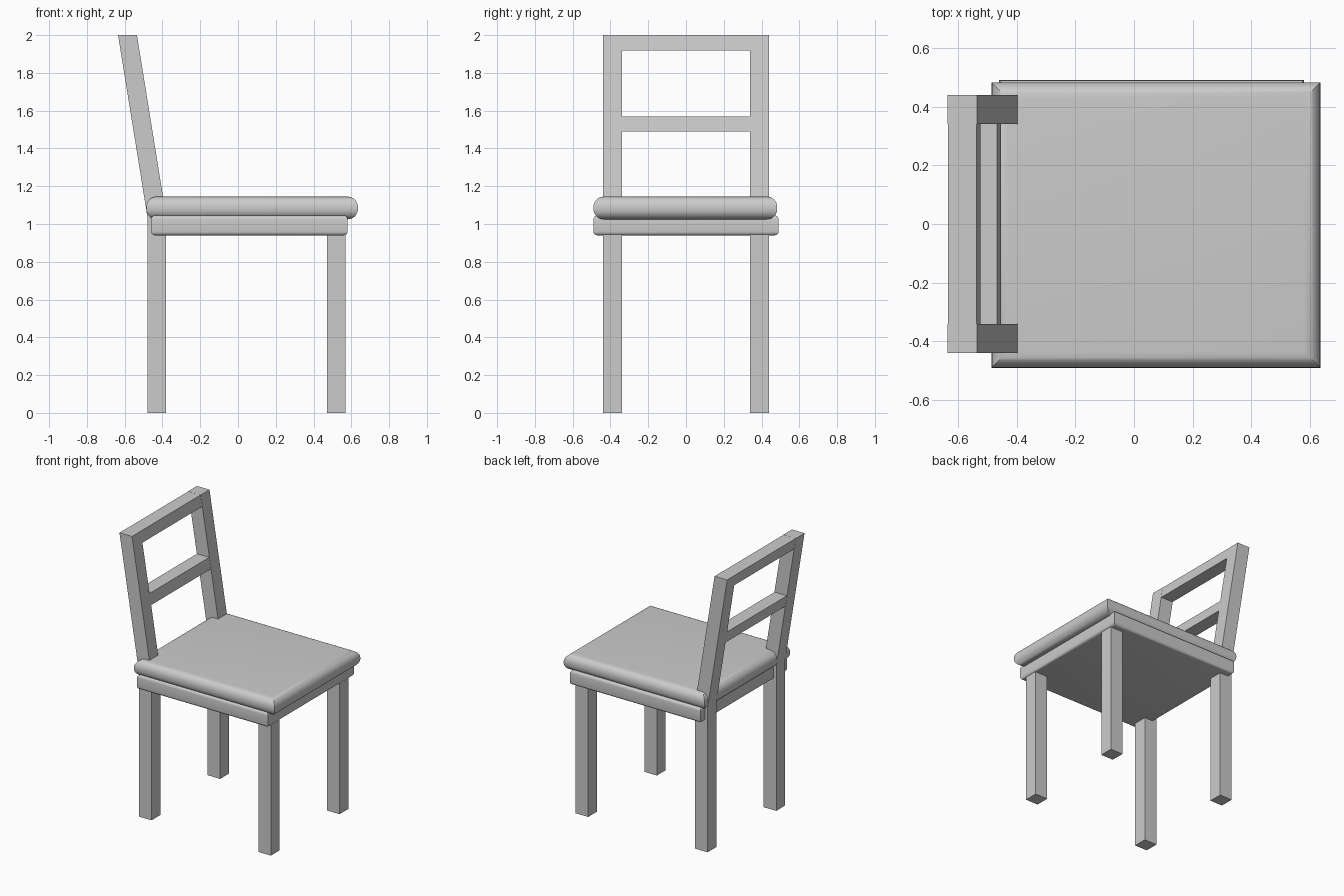
import bpy, bmesh
from math import sin, cos, pi

if "Cube" in bpy.data.objects:
    bpy.data.objects.remove(bpy.data.objects["Cube"])

BEND_Z = 1.04          # height where the back posts start to lean
LEAN = 0.155 / 0.96    # backward shift per unit of height


def back_x(z):
    """Rear face of the back posts at height z."""
    return -0.48 - max(0.0, z - BEND_Z) * LEAN


def loft(name, rings):
    """Closed solid through a stack of four-point rings."""
    bm = bmesh.new()
    loops = [[bm.verts.new(p) for p in ring] for ring in rings]
    for a, b in zip(loops, loops[1:]):
        for i in range(4):
            j = (i + 1) % 4
            bm.faces.new((a[i], a[j], b[j], b[i]))
    bm.faces.new(loops[0][::-1])
    bm.faces.new(loops[-1])
    bmesh.ops.recalc_face_normals(bm, faces=bm.faces)
    mesh = bpy.data.meshes.new(name)
    bm.to_mesh(mesh)
    bm.free()
    obj = bpy.data.objects.new(name, mesh)
    bpy.context.collection.objects.link(obj)
    return obj


def rect(x0, x1, y0, y1, z):
    return [(x0, y0, z), (x1, y0, z), (x1, y1, z), (x0, y1, z)]


def rounded_slab(name, x0, x1, y0, y1, z0, z1, r, steps):
    """Slab with rounded rims and mitred corners."""
    rings = []
    for base, start in ((z0 + r, -pi / 2), (z1 - r, 0.0)):
        for k in range(steps + 1):
            a = start + k * pi / 2 / steps
            d = r * (1 - cos(a))
            rings.append(rect(x0 + d, x1 - d, y0 + d, y1 - d, base + r * sin(a)))
    obj = loft(name, rings)
    bpy.ops.object.select_all(action='DESELECT')
    obj.select_set(True)
    bpy.context.view_layer.objects.active = obj
    bpy.ops.object.shade_smooth_by_angle(angle=pi / 6)
    return obj


# Seat frame and overhanging cushion
rounded_slab("seat_frame", -0.46, 0.58, -0.49, 0.49, 0.94, 1.045, 0.02, 4)
rounded_slab("seat_cushion", -0.485, 0.635, -0.49, 0.483, 1.025, 1.145, 0.055, 8)

# Legs; the rear ones bend and continue up as back posts
for side, y0 in (("right", -0.44), ("left", 0.34)):
    y1 = y0 + 0.10
    loft("front_leg_" + side, [rect(0.47, 0.57, y0, y1, z) for z in (0, 0.96)])
    loft("back_post_" + side,
         [rect(back_x(z), back_x(z) + 0.10, y0, y1, z) for z in (0, BEND_Z, 2.0)])

# Leaning rails between the posts
for name, z0, z1 in (("top_rail", 1.92, 2.0), ("middle_rail", 1.49, 1.57)):
    loft(name, [rect(back_x(z) + 0.001, back_x(z) + 0.099, -0.43, 0.43, z - 0.0005)
                for z in (z0, z1)])
